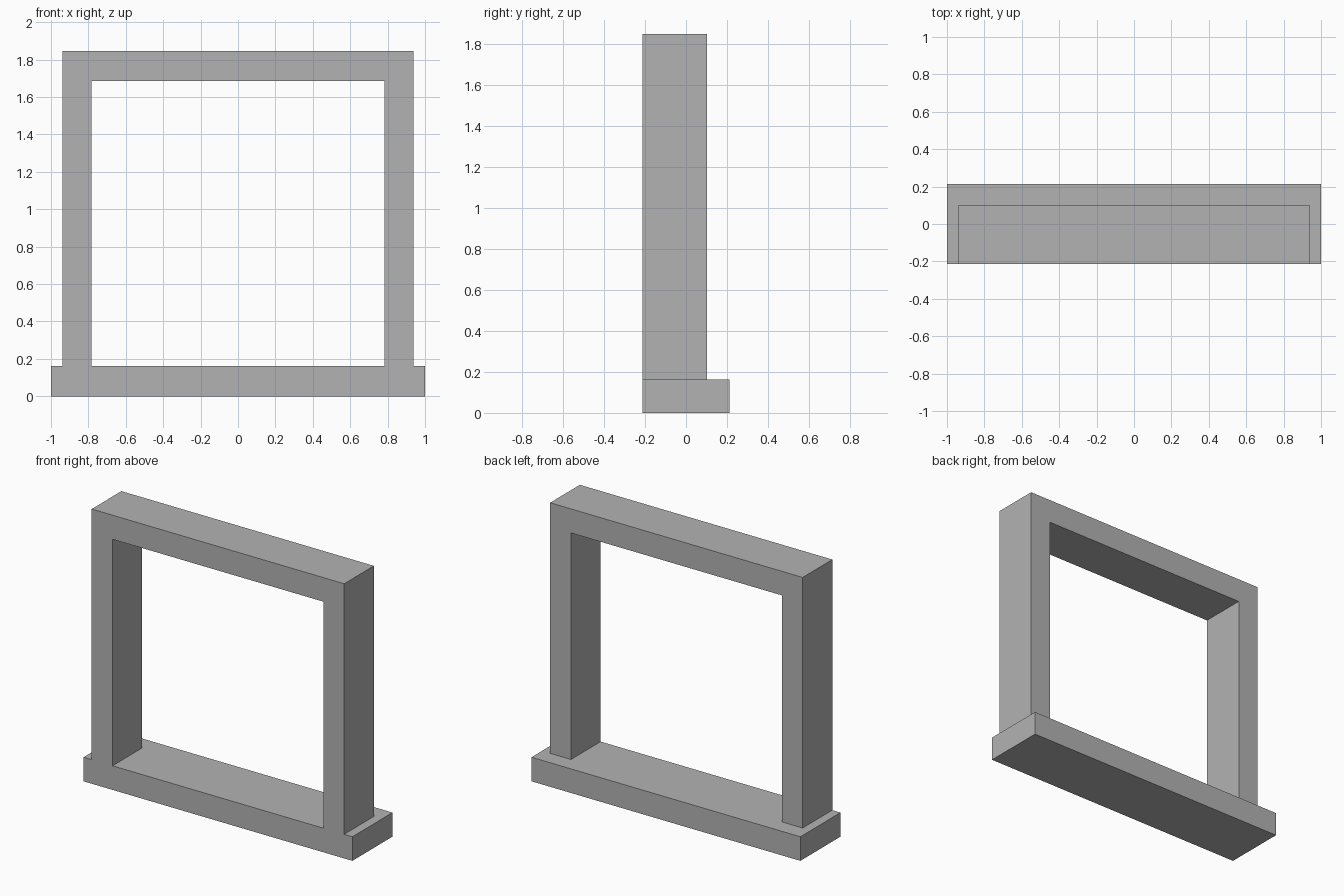
import bpy
import bmesh

cube = bpy.data.objects.get("Cube")
if cube:
    bpy.data.objects.remove(cube, do_unlink=True)

# Single grey colour
grey = bpy.data.materials.new("plain_grey")
grey.use_nodes = True
color = (0.45, 0.45, 0.45, 1)
grey.diffuse_color = color
for node in grey.node_tree.nodes:
    if node.type == 'BSDF_PRINCIPLED':
        node.inputs["Base Color"].default_value = color

FRONT, FRAME_BACK, SILL_BACK = -0.213, 0.102, 0.213
SILL_TOP, FRAME_TOP, LINTEL_BOTTOM = 0.162, 1.847, 1.685
SILL_HALF, OUTER_HALF, INNER_HALF = 1.0, 0.939, 0.784


def extrude_profile(name, half, y0, y1):
    """Mirror a right-half (x, z) outline across x = 0 and extrude it along y."""
    outline = half + [(-x, z) for x, z in reversed(half)]
    bm = bmesh.new()
    face = bm.faces.new([bm.verts.new((x, y0, z)) for x, z in outline])
    result = bmesh.ops.extrude_face_region(bm, geom=[face], use_keep_orig=True)
    moved = [v for v in result["geom"] if isinstance(v, bmesh.types.BMVert)]
    bmesh.ops.translate(bm, verts=moved, vec=(0, y1 - y0, 0))
    bmesh.ops.recalc_face_normals(bm, faces=bm.faces[:])
    mesh = bpy.data.meshes.new(name)
    bm.to_mesh(mesh)
    bm.free()
    mesh.materials.append(grey)
    obj = bpy.data.objects.new(name, mesh)
    bpy.context.collection.objects.link(obj)
    return obj


# Wide sill at the base, projecting at the sides and back
extrude_profile("sill", [(SILL_HALF, 0), (SILL_HALF, SILL_TOP)], FRONT, SILL_BACK)

# Two posts joined by a lintel, flush with the front of the sill
extrude_profile("frame", [
    (INNER_HALF, LINTEL_BOTTOM), (INNER_HALF, SILL_TOP),
    (OUTER_HALF, SILL_TOP), (OUTER_HALF, FRAME_TOP),
], FRONT, FRAME_BACK)
